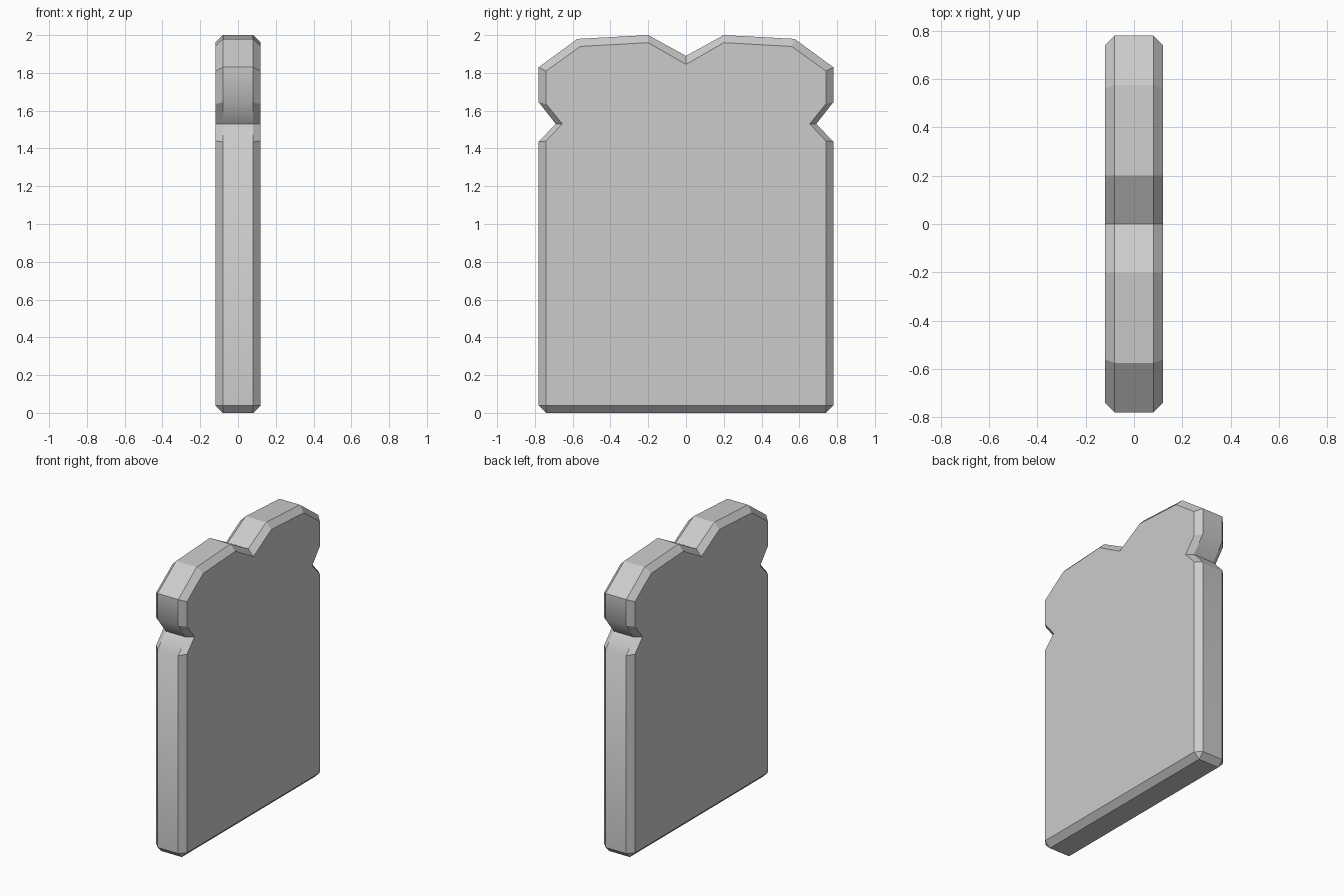
import bpy, bmesh

if "Cube" in bpy.data.objects:
    bpy.data.objects.remove(bpy.data.objects["Cube"])

# Half outlines (y, z) from the top dip down to the base: outer rim and inset face
RIM = [(0, 1.89), (0.2, 2.0), (0.575, 1.98), (0.78, 1.83), (0.78, 1.645),
       (0.69, 1.53), (0.78, 1.435), (0.78, 0.04), (0.74, 0.0)]
FACE = [(0, 1.845), (0.2, 1.96), (0.56, 1.94), (0.74, 1.81), (0.74, 1.635),
        (0.655, 1.53), (0.74, 1.44), (0.74, 0.04), (0.74, 0.04)]
SOFT_HEIGHTS = (1.645, 1.435)


def full_loop(half):
    return half + [(-y, z) for y, z in reversed(half[1:])]


def ring(bm, half, x):
    return [bm.verts.new((x, y, z)) for y, z in full_loop(half)]


bm = bmesh.new()
rings = [ring(bm, FACE, -0.12), ring(bm, RIM, -0.08),
         ring(bm, RIM, 0.08), ring(bm, FACE, 0.12)]
n = len(rings[0])

# Crust wall and its chamfers
for a, b in zip(rings, rings[1:]):
    for i in range(n):
        j = (i + 1) % n
        bm.faces.new((a[i], a[j], b[j], b[i]))

# Flat slice faces
bmesh.ops.remove_doubles(bm, verts=bm.verts[:], dist=0.0001)
rims = [e for e in bm.edges if e.is_boundary]
for side in (-1, 1):
    bmesh.ops.contextual_create(bm, geom=[e for e in rims if e.verts[0].co.x * side > 0])
bmesh.ops.recalc_face_normals(bm, faces=bm.faces[:])

# Soft shading only across the shoulder bends beside the notches
for f in bm.faces:
    f.smooth = len(f.verts) <= 4
for e in bm.edges:
    a, b = e.verts
    across = abs(a.co.x - b.co.x) > 0.1
    soft = across and any(abs(a.co.z - h) < 0.001 for h in SOFT_HEIGHTS)
    e.smooth = soft

mesh = bpy.data.meshes.new("bread_slice")
bm.to_mesh(mesh)
bm.free()
bpy.context.collection.objects.link(bpy.data.objects.new("bread_slice", mesh))
